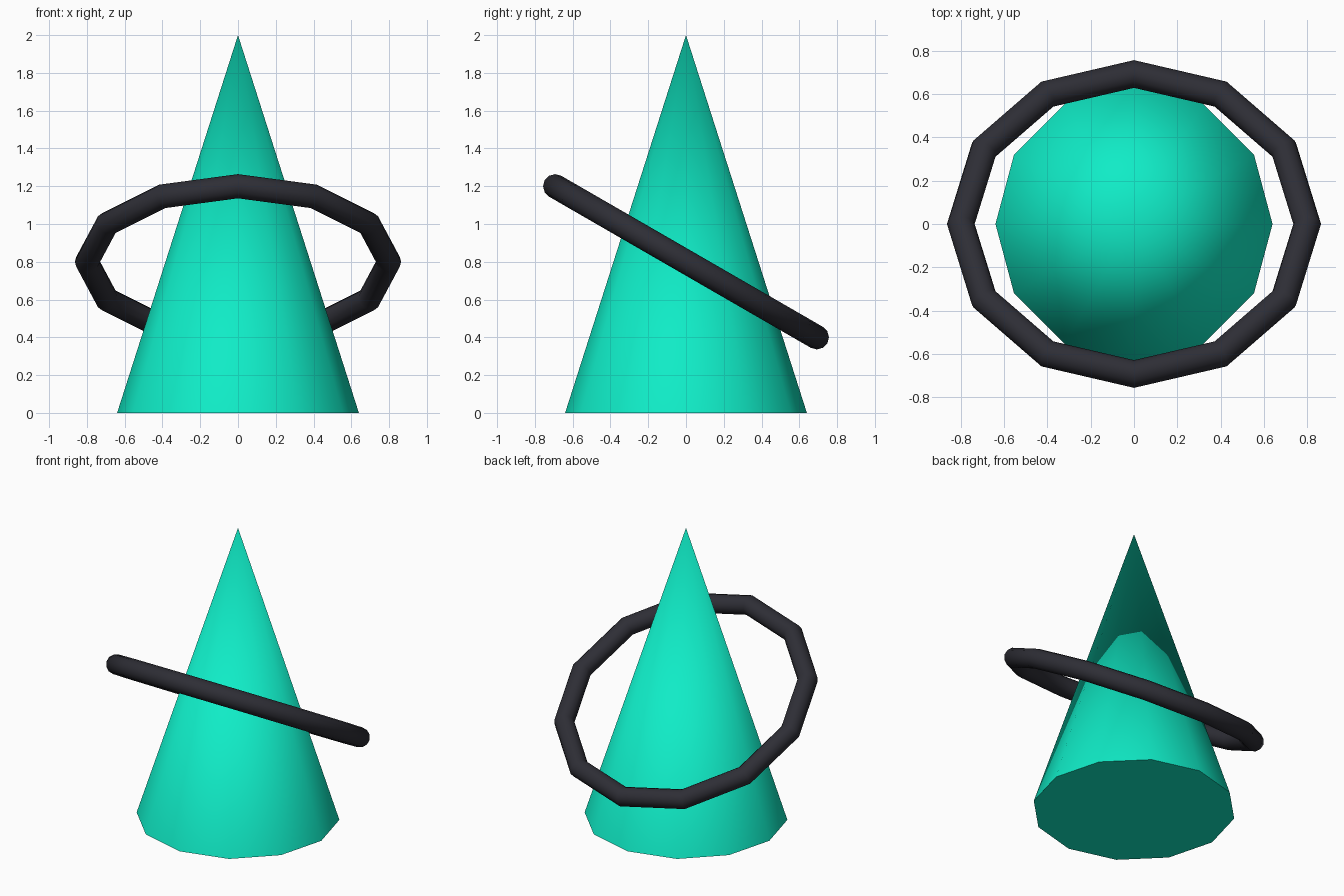
import bpy
import math

if "Cube" in bpy.data.objects:
    bpy.data.objects.remove(bpy.data.objects["Cube"])


def finish(name, color, angle):
    obj = bpy.context.object
    obj.name = name
    mat = bpy.data.materials.new(name + "_material")
    mat.diffuse_color = (*color, 1)
    mat.use_nodes = True
    mat.node_tree.nodes["Principled BSDF"].inputs["Base Color"].default_value = mat.diffuse_color
    obj.data.materials.append(mat)
    bpy.ops.object.shade_smooth_by_angle(angle=math.radians(angle))
    return obj


# Twelve-sided cone, rotated so corners lie on the x and y axes
bpy.ops.mesh.primitive_cone_add(vertices=12, radius1=0.64, radius2=0, depth=2,
                                location=(0, 0, 1))
finish("cone", (0.005, 0.84, 0.57), 30)

# Tilted twelve-segment ring around the cone, higher at the front
bpy.ops.mesh.primitive_torus_add(major_segments=12, minor_segments=12,
                                 major_radius=0.8, minor_radius=0.064,
                                 location=(0, 0, 0.8),
                                 rotation=(math.radians(-30), 0, 0))
finish("ring", (0.027, 0.027, 0.036), 35)
